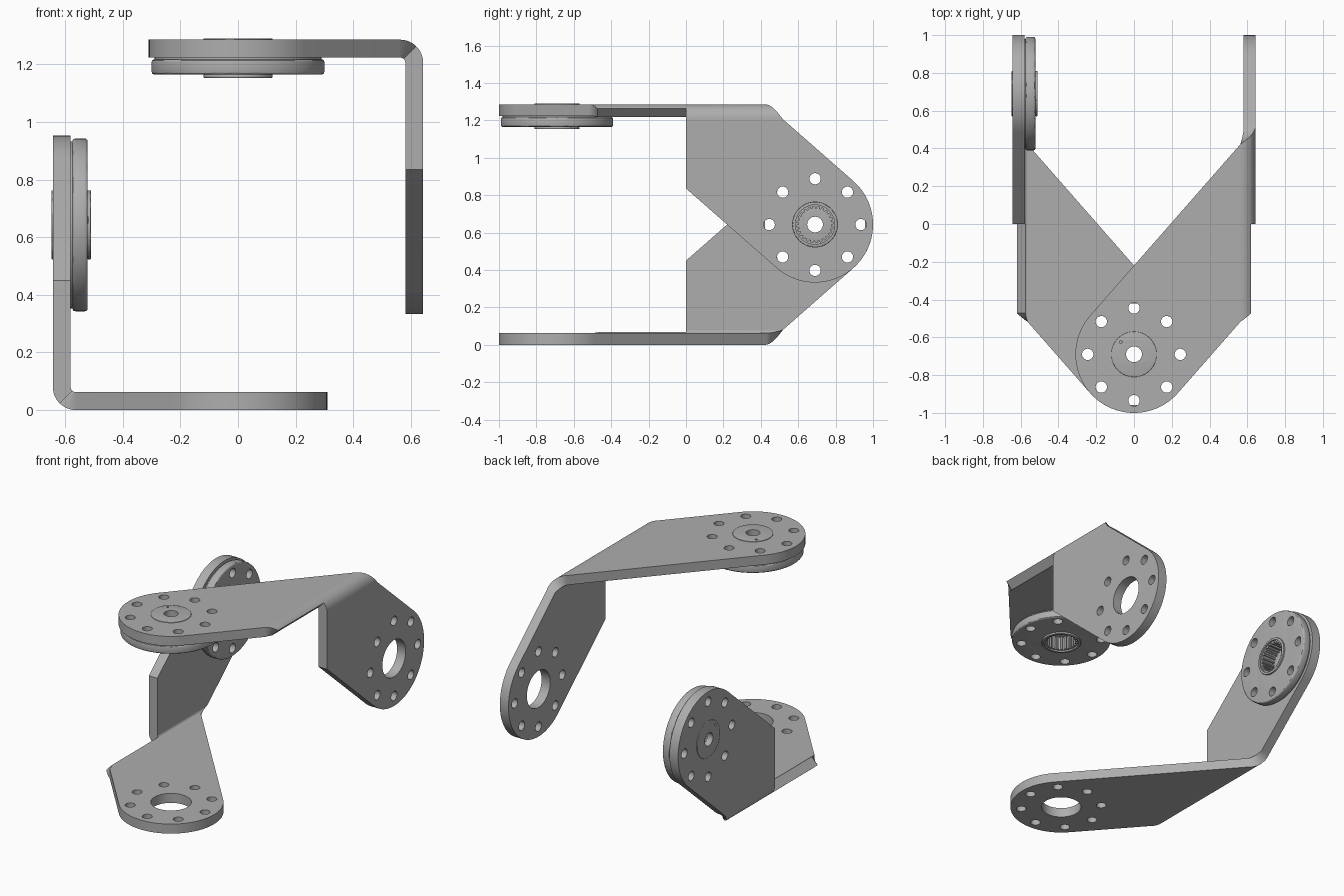
import bpy, bmesh
from math import sin, cos, pi, atan, radians
from mathutils import Vector

if "Cube" in bpy.data.objects:
    bpy.data.objects.remove(bpy.data.objects["Cube"])

# Main dimensions
REACH = 0.643          # from hub axis to outer face of the other leg
HEIGHT = 2 * REACH
THICK = 0.062
HUB_Y = -0.69
END_R = 0.31
SLOPE = 1.14           # slant of each arm
BEND_R = 0.08
BEND_U = REACH - BEND_R
TILT = atan(SLOPE)
HALF = END_R / cos(TILT)

steel = bpy.data.materials.new("brushed_grey")
steel.use_nodes = True
grey = (0.42, 0.42, 0.42, 1)
steel.diffuse_color = grey
steel.node_tree.nodes["Principled BSDF"].inputs["Base Color"].default_value = grey


# Frames: (along arm, across, depth from outer face) to world
def flat_frame(p):
    return Vector((p[0], p[1], HEIGHT - p[2]))


def upright_frame(p):
    return Vector((REACH - p[2], -p[1], REACH + p[0]))


def turned(frame):
    def f(p):
        w = frame(p)
        return Vector((-w.x, w.y, HEIGHT - w.z))
    return f


def finish(bm, name, frame):
    for v in bm.verts:
        v.co = frame(v.co)
    bmesh.ops.recalc_face_normals(bm, faces=bm.faces)
    mesh = bpy.data.meshes.new(name)
    bm.to_mesh(mesh)
    bm.free()
    mesh.materials.append(steel)
    ob = bpy.data.objects.new(name, mesh)
    bpy.context.collection.objects.link(ob)
    bpy.ops.object.select_all(action='DESELECT')
    ob.select_set(True)
    bpy.context.view_layer.objects.active = ob
    bpy.ops.object.shade_smooth_by_angle(angle=radians(30))


def circle(r, cu=0.0, cv=HUB_Y, n=64):
    return [(cu + r * cos(2 * pi * i / n), cv + r * sin(2 * pi * i / n)) for i in range(n)]


def bolt_holes():
    return [circle(0.03, 0.245 * cos(k * pi / 4), HUB_Y + 0.245 * sin(k * pi / 4), 24)
            for k in range(8)]


def sheet(name, loops, top, bottom, frame, rim=0.0, bevel=0.0):
    """Extruded outline with holes; edges beyond the rim radius may be rounded."""
    curve = bpy.data.curves.new(name, 'CURVE')
    curve.dimensions = '2D'
    curve.fill_mode = 'BOTH'
    curve.extrude = (bottom - top) / 2
    for loop in loops:
        s = curve.splines.new('POLY')
        s.points.add(len(loop) - 1)
        for pt, (u, v) in zip(s.points, loop):
            pt.co = (u, v, 0, 1)
        s.use_cyclic_u = True
    temp = bpy.data.objects.new(name + "_outline", curve)
    bpy.context.collection.objects.link(temp)
    mesh = bpy.data.meshes.new_from_object(temp.evaluated_get(
        bpy.context.evaluated_depsgraph_get()))
    bm = bmesh.new()
    bm.from_mesh(mesh)
    bpy.data.objects.remove(temp)
    bpy.data.curves.remove(curve)
    bpy.data.meshes.remove(mesh)
    bmesh.ops.remove_doubles(bm, verts=bm.verts, dist=1e-5)
    for v in bm.verts:
        v.co.z += (top + bottom) / 2
    if bevel:
        def outer(v):
            return (v.co.xy - Vector((0, HUB_Y))).length > rim
        edges = [e for e in bm.edges if all(outer(v) for v in e.verts)
                 and len(e.link_faces) == 2 and e.calc_face_angle(0) > 1]
        bmesh.ops.bevel(bm, geom=edges, offset=bevel, segments=3, profile=0.5,
                        affect='EDGES')
    finish(bm, name, frame)


def arm_edge(u, side):
    return HUB_Y + side * HALF + SLOPE * u


def plate(name, frame, trimmed):
    # Rounded end, slanted arm, straight bend line
    outline = [(END_R * cos(a), HUB_Y + END_R * sin(a))
               for a in (TILT + pi / 2 + pi * i / 40 for i in range(41))]
    outline.append((BEND_U, arm_edge(BEND_U, -1)))
    if trimmed:
        outline += [(BEND_U, 0), (-arm_edge(0, 1) / SLOPE, 0)]
    else:
        outline.append((BEND_U, arm_edge(BEND_U, 1)))
    sheet(name, [outline, circle(0.12)] + bolt_holes(), 0, THICK, frame)


def bend(name, frame, start, low_a, low_b):
    # Half of the folded corner, an eighth turn
    bm = bmesh.new()
    rings = []
    steps = 6
    hi_a, hi_b = arm_edge(BEND_U, 1), -arm_edge(BEND_U, -1)
    for i in range(steps + 1):
        f = i / steps
        a = start + f * pi / 4
        k = a / (pi / 2)
        lo = low_a + (low_b - low_a) * f
        hi = hi_a + (hi_b - hi_a) * k
        corners = ((BEND_R, lo), (BEND_R, hi), (BEND_R - THICK, hi), (BEND_R - THICK, lo))
        rings.append([bm.verts.new((BEND_U + r * sin(a), y, BEND_R - r * cos(a)))
                      for r, y in corners])
    for p, q in zip(rings, rings[1:]):
        for j in range(4):
            m = (j + 1) % 4
            bm.faces.new((p[j], p[m], q[m], q[j]))
    bm.faces.new(rings[0])
    bm.faces.new(rings[-1])
    finish(bm, name, frame)


def bearing(prefix, frame):
    # Flange disc behind the plate, with a thin spacer
    sheet(prefix + "_spacer", [circle(0.29), circle(0.11)] + bolt_holes(),
          THICK, THICK + 0.006, frame)
    sheet(prefix + "_flange", [circle(0.3, n=96), circle(0.11)] + bolt_holes(),
          THICK + 0.006, 0.121, frame, 0.29, 0.01)
    # Hub cap, splined socket and rim
    sheet(prefix + "_hub_cap", [circle(0.12), circle(0.042, n=32),
          circle(0.008, -0.07, HUB_Y + 0.065, 12)], -0.005, 0.035, frame, 0.11, 0.004)
    teeth = 24
    spline = []
    for i in range(teeth):
        for off, r in ((0, 0.086), (0.4, 0.086), (0.5, 0.097), (0.9, 0.097)):
            a = 2 * pi * (i + off) / teeth
            spline.append((r * cos(a), HUB_Y + r * sin(a)))
    sheet(prefix + "_spline_socket", [circle(0.119), spline], 0.035, 0.123, frame)
    sheet(prefix + "_hub_rim", [circle(0.12), circle(0.105)], 0.121, 0.133,
          frame, 0.11, 0.004)


def bracket(prefix, flat, upright):
    plate(prefix + "_flat_plate", flat, False)
    plate(prefix + "_upright_plate", upright, True)
    low = arm_edge(BEND_U, -1)
    bend(prefix + "_bend_flat_half", flat, 0, low, low + 0.046)
    bend(prefix + "_bend_upright_half", flat, pi / 4, 0, 0)


bracket("upper", flat_frame, upright_frame)
bracket("lower", turned(flat_frame), turned(upright_frame))
bearing("upper_bearing", flat_frame)
bearing("lower_bearing", turned(upright_frame))
